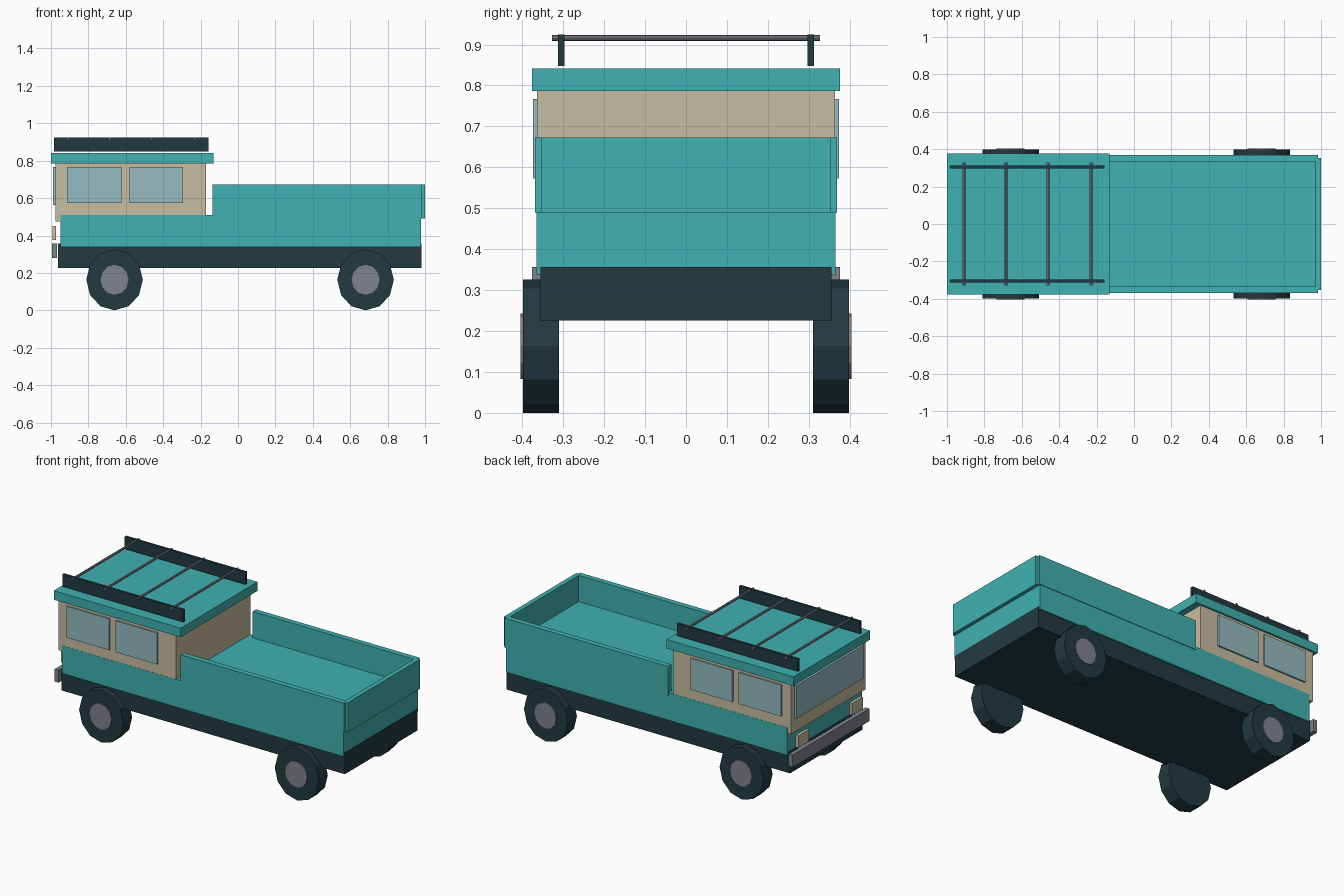
import bpy
import math

if "Cube" in bpy.data.objects:
    bpy.data.objects.remove(bpy.data.objects["Cube"])


def linear(c):
    c /= 255
    return c / 12.92 if c <= 0.04045 else ((c + 0.055) / 1.055) ** 2.4


def material(name, r, g, b):
    m = bpy.data.materials.new(name)
    m.diffuse_color = (linear(r), linear(g), linear(b), 1)
    m.use_nodes = True
    m.node_tree.nodes["Principled BSDF"].inputs["Base Color"].default_value = m.diffuse_color
    return m


TEAL = material("teal paint", 64, 177, 178)
CREAM = material("cream paint", 201, 189, 161)
DARK = material("dark rubber", 34, 58, 65)
GREY = material("grey metal", 127, 131, 139)
GLASS = material("pale glass", 148, 187, 193)


def box(name, x, y, z, mat):
    """Box spanning the given (low, high) ranges."""
    mid = [(a + b) / 2 for a, b in (x, y, z)]
    bpy.ops.mesh.primitive_cube_add(size=1, location=mid)
    o = bpy.context.object
    o.name = name
    o.scale = [b - a for a, b in (x, y, z)]
    bpy.ops.object.transform_apply(location=False, rotation=False, scale=True)
    o.data.materials.append(mat)
    return o


def rod(name, x, y, z, rx, rz, sides, mat):
    """Flat-sided cylinder lying along y over the (low, high) range."""
    bpy.ops.mesh.primitive_cylinder_add(
        vertices=sides, radius=1, depth=y[1] - y[0],
        location=(x, (y[0] + y[1]) / 2, z), rotation=(math.pi / 2, 0, 0))
    o = bpy.context.object
    o.name = name
    o.scale = (rx, rz, 1)
    bpy.ops.object.transform_apply(location=False, rotation=True, scale=True)
    o.data.materials.append(mat)
    return o


# Chassis, lower body and cab
box("chassis", (-0.962, 0.982), (-0.355, 0.355), (0.226, 0.357), DARK)
box("lower_body", (-0.95, 0.978), (-0.365, 0.365), (0.338, 0.51), TEAL)
box("cab", (-0.975, -0.17), (-0.364, 0.364), (0.475, 0.787), CREAM)
box("roof", (-1.0, -0.13), (-0.376, 0.376), (0.786, 0.842), TEAL)

# Front fittings
box("windscreen", (-0.988, -0.974), (-0.33, 0.33), (0.562, 0.767), GLASS)
box("front_bumper", (-0.995, -0.968), (-0.376, 0.376), (0.28, 0.357), GREY)

# Tailgate closes the open bed
box("tailgate", (0.971, 1.0), (-0.353, 0.353), (0.49, 0.673), TEAL)

# Parts repeated on both sides
for side, s in (("right", -1), ("left", 1)):
    def span(a, b):
        return tuple(sorted((s * a, s * b)))

    box(f"bed_side_{side}", (-0.135, 0.985), span(0.335, 0.369), (0.49, 0.673), TEAL)
    box(f"headlight_{side}", (-0.992, -0.973), span(0.21, 0.315), (0.377, 0.452), CREAM)
    box(f"roof_rail_{side}", (-0.985, -0.157), span(0.297, 0.313), (0.848, 0.924), DARK)
    for i, x in enumerate(((-0.914, -0.622), (-0.579, -0.293))):
        box(f"side_window_{side}_{i}", x, span(0.36, 0.374), (0.573, 0.767), GLASS)
    for end, x in (("front", -0.66), ("rear", 0.682)):
        rod(f"{end}_tyre_{side}", x, span(0.31, 0.398), 0.163, 0.151, 0.163, 12, DARK)
        rod(f"{end}_hub_{side}", x, span(0.38, 0.404), 0.163, 0.075, 0.08, 12, GREY)

# Roof rack crossbars
for i, x in enumerate((-0.91, -0.685, -0.461, -0.231)):
    rod(f"rack_bar_{i}", x, (-0.328, 0.328), 0.916, 0.008, 0.007, 8, GREY)
